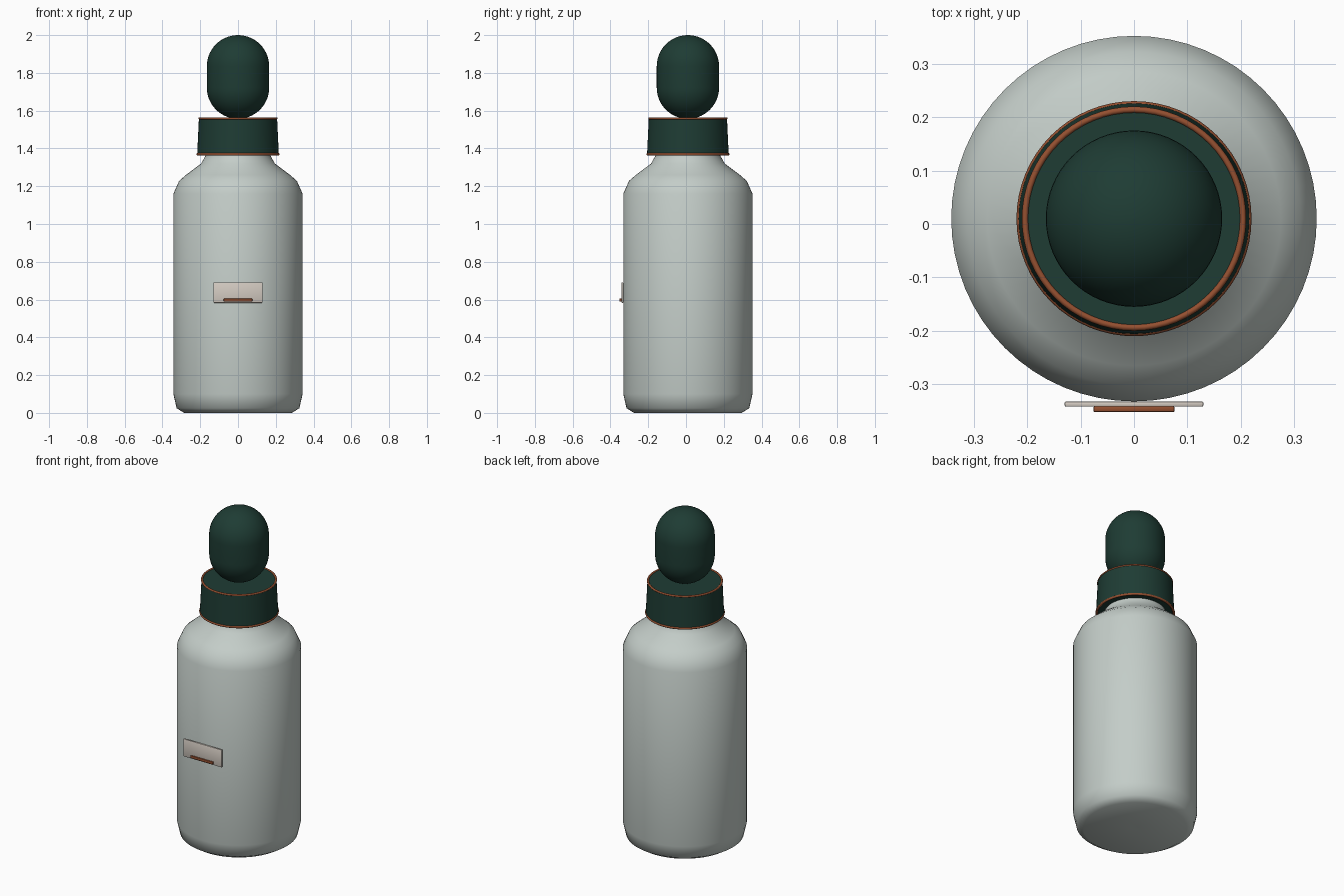
import bpy, bmesh, math

if "Cube" in bpy.data.objects:
    bpy.data.objects.remove(bpy.data.objects["Cube"])

CY = 0.01   # axis of the bottle; the label sticks out at the front


def material(name, rgb):
    m = bpy.data.materials.new(name)
    m.diffuse_color = (*rgb, 1)
    m.use_nodes = True
    m.node_tree.nodes["Principled BSDF"].inputs["Base Color"].default_value = m.diffuse_color
    return m


GLASS = material("pale_glass", (0.55, 0.61, 0.58))
GREEN = material("dark_green", (0.013, 0.045, 0.034))
COPPER = material("copper", (0.30, 0.08, 0.03))
CREAM = material("cream", (0.66, 0.60, 0.54))


def finish(name, bm, mat, angle):
    bmesh.ops.recalc_face_normals(bm, faces=bm.faces)
    me = bpy.data.meshes.new(name)
    bm.to_mesh(me)
    bm.free()
    ob = bpy.data.objects.new(name, me)
    bpy.context.collection.objects.link(ob)
    me.materials.append(mat)
    bpy.ops.object.select_all(action='DESELECT')
    ob.select_set(True)
    bpy.context.view_layer.objects.active = ob
    bpy.ops.object.shade_smooth_by_angle(angle=math.radians(angle))
    return ob


def lathe(name, profile, mat, angle=40, n=64):
    """Revolve (radius, z) points about the bottle axis, capping both ends."""
    bm = bmesh.new()
    rings = [[bm.verts.new((r * math.cos(2 * math.pi * i / n),
                            CY + r * math.sin(2 * math.pi * i / n), z))
              for i in range(n)] for r, z in profile]
    for a, b in zip(rings, rings[1:]):
        for i in range(n):
            j = (i + 1) % n
            bm.faces.new((a[i], a[j], b[j], b[i]))
    bm.faces.new(rings[0])
    bm.faces.new(rings[-1])
    return finish(name, bm, mat, angle)


def ring(name, radius, z, minor):
    bpy.ops.mesh.primitive_torus_add(location=(0, CY, z), major_radius=radius,
                                     minor_radius=minor, major_segments=64,
                                     minor_segments=10)
    ob = bpy.context.object
    ob.name = name
    ob.data.materials.append(COPPER)
    bpy.ops.object.shade_smooth()


def plate(name, x, y0, y1, z0, z1, mat, bevel):
    bm = bmesh.new()
    bmesh.ops.create_cube(bm, size=1)
    for v in bm.verts:
        v.co.x *= 2 * x
        v.co.y = y0 if v.co.y < 0 else y1
        v.co.z = z0 if v.co.z < 0 else z1
    bmesh.ops.bevel(bm, geom=bm.edges[:], offset=bevel, segments=2,
                    profile=0.5, affect='EDGES')
    finish(name, bm, mat, 40)


# bottle body with rounded foot, shoulder and neck
lathe("bottle_body", [(0.015, 0.005), (0.285, 0.0), (0.325, 0.025),
                      (0.342, 0.10), (0.342, 1.16), (0.312, 1.228),
                      (0.275, 1.26), (0.195, 1.32), (0.17, 1.365),
                      (0.165, 1.50)], GLASS, 50)

# slightly tapered collar with copper rims
lathe("collar", [(0.216, 1.37), (0.207, 1.56)], GREEN)
ring("collar_lower_rim", 0.213, 1.369, 0.007)
ring("collar_upper_rim", 0.204, 1.559, 0.006)

# capsule-shaped dropper bulb
R, STEPS = 0.165, 14
arc = [math.pi / 2 * i / STEPS for i in range(STEPS + 1)]
bulb = [(max(R * math.sin(a), 0.002), 1.722 - R * math.cos(a)) for a in arc]
bulb += [(max(R * math.cos(a), 0.002), 1.835 + R * math.sin(a)) for a in arc]
lathe("dropper_bulb", bulb, GREEN)

# front label plate and its copper bar
plate("label_plate", 0.13, -0.342, -0.332, 0.583, 0.69, CREAM, 0.003)
plate("label_bar", 0.076, -0.352, -0.341, 0.59, 0.605, COPPER, 0.003)
